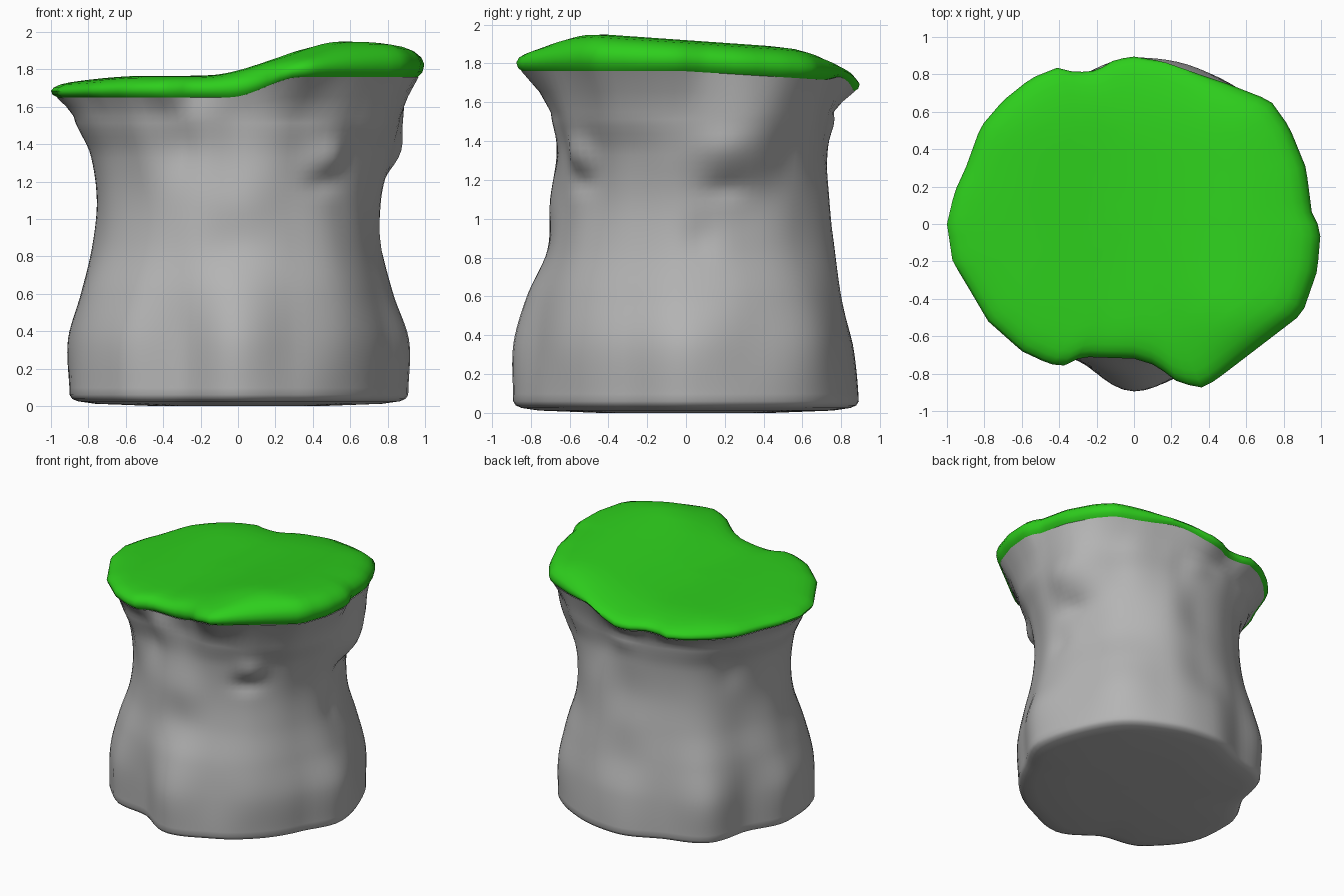
import bpy, bmesh, math

if "Cube" in bpy.data.objects:
    bpy.data.objects.remove(bpy.data.objects["Cube"])

N = 96  # segments around

# Outline of the grass seen from above, (x, y)
OUTLINE = [(1, -.02), (.955, .03), (.92, .3), (.83, .52), (.73, .66), (.5, .75), (.35, .8),
           (.15, .87), (0, .895), (-.1, .88), (-.2, .82), (-.32, .81), (-.4, .84), (-.55, .78),
           (-.7, .66), (-.82, .52), (-.9, .3), (-.96, .17), (-1, 0), (-.97, -.2), (-.88, -.35),
           (-.78, -.52), (-.6, -.68), (-.45, -.75), (-.33, -.76), (-.29, -.71), (0, -.72),
           (.13, -.76), (.2, -.83), (.35, -.88), (.43, -.84), (.6, -.71), (.9, -.48), (.98, -.25)]

# Rock radius in sixteen directions, anticlockwise from +x, at each height
ROCK = {
    0.06: (.91, .90, .92, .90, .89, .84, .91, .82, .90, .93, .90, .79, .89, .84, .83, .83),
    0.35: (.915, .88, .92, .88, .86, .83, .92, .82, .91, .92, .90, .79, .89, .82, .84, .84),
    0.60: (.83, .84, .86, .84, .79, .80, .86, .80, .84, .86, .84, .78, .82, .78, .80, .79),
    0.85: (.77, .77, .79, .80, .76, .76, .79, .75, .78, .78, .76, .74, .71, .71, .74, .74),
    1.10: (.765, .76, .78, .78, .72, .73, .76, .74, .755, .76, .73, .72, .70, .68, .71, .73),
    1.35: (.82, .88, .80, .76, .73, .74, .77, .77, .79, .79, .76, .70, .66, .69, .73, .78),
    1.55: (.87, .93, .86, .79, .75, .78, .83, .85, .88, .87, .83, .74, .67, .74, .82, .87),
}

# Dents (negative) and bumps: angle in degrees, height, half-angle, half-height, depth
DENTS = [(-50, 1.19, 8, .06, -.03), (-48, 1.34, 8, .09, .05), (15, 1.16, 8, .06, -.03),
         (12, 1.36, 9, .1, .035), (6, .9, 6, .1, -.02), (-115, 1.4, 8, .15, -.025),
         (150, 1.3, 8, .15, -.025), (75, 1.45, 8, .15, -.02), (88, 1.5, 8, .07, .02)]


def smooth(a, b, v):
    t = min(max((v - a) / (b - a), 0), 1)
    return t * t * (3 - 2 * t)


def outline_radius(a):
    # where the ray at angle a crosses the outline
    dx, dy = math.cos(a), math.sin(a)
    for (x0, y0), (x1, y1) in zip(OUTLINE, OUTLINE[1:] + OUTLINE[:1]):
        c0, c1 = dx * y0 - dy * x0, dx * y1 - dy * x1
        if c0 <= 0 < c1 and dx * x0 + dy * y0 > 0:
            t = c0 / (c0 - c1)
            return math.hypot(x0 + t * (x1 - x0), y0 + t * (y1 - y0))
    return .9


def rock_radius(a, z):
    # smooth curve through the four nearest heights, blended between two directions
    zs = list(ROCK)
    i = max(k for k in range(len(zs) - 1) if zs[k] <= z + 1e-6)
    f = (z - zs[i]) / (zs[i + 1] - zs[i])
    d = (a / (math.pi / 8)) % 16
    k, g = int(d) % 16, smooth(0, 1, d - int(d))
    p = []
    for n in (i - 1, i, i + 1, i + 2):
        row = ROCK[zs[min(max(n, 0), len(zs) - 1)]]
        p.append(row[k] * (1 - g) + row[(k + 1) % 16] * g)
    r = p[1] + .5 * f * (p[2] - p[0] + f * (2 * p[0] - 5 * p[1] + 4 * p[2] - p[3]
                                            + f * (3 * (p[1] - p[2]) + p[3] - p[0])))
    for deg, dz, wa, wz, amp in DENTS:
        da = (math.degrees(a) - deg + 180) % 360 - 180
        r += amp * math.exp(-(da / wa) ** 2 - ((z - dz) / wz) ** 2)
    return r


def top_z(x, y):
    s = smooth(-.2, .6, x)
    drop = .03 * smooth(.5, .9, y) + .08 * s * smooth(.45, .9, -y) + .03 * smooth(.5, 1, -x)
    return 1.765 + .155 * s - .07 * y * s - drop


def rim_z(x, y):
    return 1.65 + .11 * smooth(-.05, .35, x) - .06 * max(y, 0) * smooth(0, .6, x)


def loft(name, rings, mat, cap_start, cap_end):
    bm = bmesh.new()
    vs = [[bm.verts.new(p) for p in ring] for ring in rings]
    for lo, hi in zip(vs, vs[1:]):
        for i in range(N):
            j = (i + 1) % N
            bm.faces.new((lo[i], lo[j], hi[j], hi[i]))
    if cap_start:
        bm.faces.new(vs[0][::-1])
    if cap_end:
        bm.faces.new(vs[-1])
    me = bpy.data.meshes.new(name)
    bm.to_mesh(me)
    bm.free()
    me.materials.append(mat)
    ob = bpy.data.objects.new(name, me)
    bpy.context.collection.objects.link(ob)
    bpy.context.view_layer.objects.active = ob
    ob.select_set(True)
    bpy.ops.object.shade_smooth_by_angle(angle=math.radians(60))
    ob.select_set(False)


def material(name, rgb):
    m = bpy.data.materials.new(name)
    m.diffuse_color = (*rgb, 1)
    m.use_nodes = True
    m.node_tree.nodes["Principled BSDF"].inputs["Base Color"].default_value = m.diffuse_color
    return m


angles = [2 * math.pi * i / N for i in range(N)]
edge = [(math.cos(a) * r, math.sin(a) * r) for a in angles for r in [outline_radius(a)]]

# Rock column: slightly domed foot, sculpted sides, flare up to the grass rim
rings = []
for z, k in ((0, .5), (.012, .85), (.025, .95), (.038, .985)):
    rings.append([(math.cos(a) * rock_radius(a, .06) * k, math.sin(a) * rock_radius(a, .06) * k, z)
                  for a in angles])
for i in range(41):
    z = .06 + 1.49 * i / 40
    rings.append([(math.cos(a) * rock_radius(a, z), math.sin(a) * rock_radius(a, z), z)
                  for a in angles])
shoulder = rings[-1]
for t, f in ((.5, .42), (1, 1)):
    rings.append([(x0 + (x * .97 - x0) * f, y0 + (y * .97 - y0) * f, z0 + (rim_z(x, y) - z0) * t)
                  for (x0, y0, z0), (x, y) in zip(shoulder, edge)])
loft("rock_column", rings, material("stone grey", (.46, .46, .46)), True, False)

# Grass cap: rounded rim and a surface that steps up to the right
rings = []
for k, t in ((.965, 0), (.99, .15), (1, .4), (.985, .62), (.95, .8), (.9, .91), (.83, .97),
             (.73, 1), (.6, 1), (.45, 1), (.3, 1), (.15, 1), (.03, 1)):
    ring = []
    for x, y in edge:
        zb = rim_z(x, y)
        ring.append((x * k, y * k, zb + (top_z(x * k, y * k) - zb) * t))
    rings.append(ring)
loft("grass_cap", rings, material("grass green", (.027, .62, .012)), False, True)
